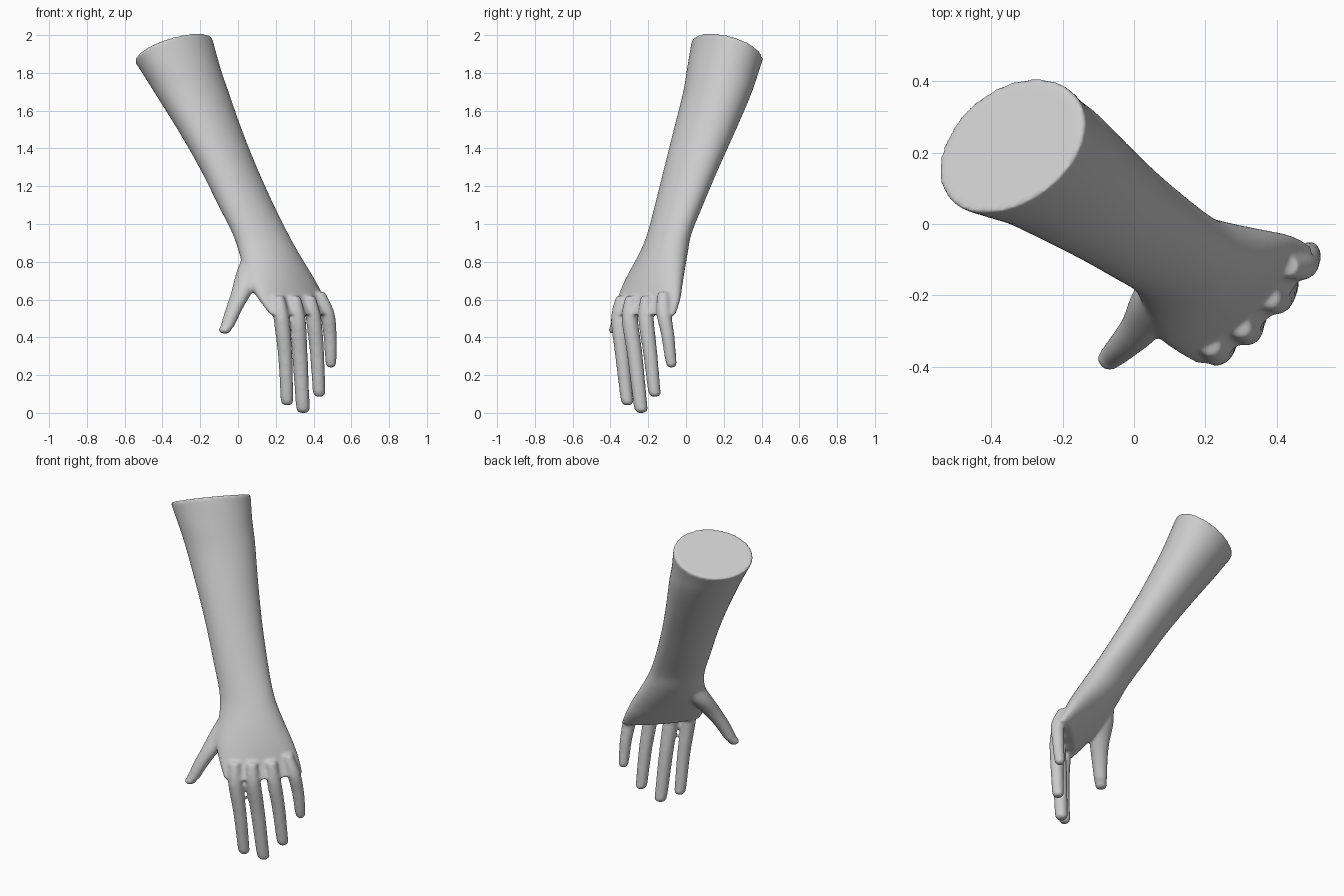
import bpy, bmesh, math
from mathutils import Vector

cube = bpy.data.objects.get("Cube")
if cube:
    bpy.data.objects.remove(cube, do_unlink=True)

skin = bpy.data.materials.new("light_grey")
skin.use_nodes = True
GREY = (0.6, 0.6, 0.6, 1)
skin.diffuse_color = GREY
skin.node_tree.nodes["Principled BSDF"].inputs["Base Color"].default_value = GREY


def spline(rows, steps=5):
    """Catmull-Rom interpolation through rows of numbers."""
    rows = [Vector(r) for r in rows]
    out = []
    for i in range(len(rows) - 1):
        p0, p1 = rows[max(i - 1, 0)], rows[i]
        p2, p3 = rows[i + 1], rows[min(i + 2, len(rows) - 1)]
        for k in range(steps):
            t = k / steps
            out.append(p1 + 0.5 * t * ((p2 - p0) + t * ((2 * p0 - 5 * p1 + 4 * p2 - p3)
                       + t * (3 * (p1 - p2) + p3 - p0))))
    return out + [rows[-1]]


def loft(bm, rings, sides=32):
    """Closed tube through level elliptical rings (x, y, z, half x, half y, lean)."""
    loops = []
    for x, y, z, a, b, lean in rings:
        d = math.acos(max(-1, min(1, lean)))
        angles = [2 * math.pi * i / sides for i in range(sides)]
        loops.append([bm.verts.new((x + a * math.cos(t), y + b * math.cos(t - d), z))
                      for t in angles])
    for lo, hi in zip(loops, loops[1:]):
        for i in range(sides):
            j = (i + 1) % sides
            bm.faces.new((lo[i], lo[j], hi[j], hi[i]))
    bm.faces.new(loops[0])
    bm.faces.new(loops[-1])


bm = bmesh.new()

# Forearm and palm: height, x range, y range, lean of the section
sections = [
    (2.15, -0.74, -0.18, 0.06, 0.51, 0.12),
    (1.85, -0.54, -0.10, 0.01, 0.40, 0.12),
    (1.70, -0.445, -0.05, -0.015, 0.35, 0.13),
    (1.50, -0.32, 0.02, -0.065, 0.265, 0.16),
    (1.30, -0.205, 0.10, -0.115, 0.175, 0.20),
    (1.10, -0.105, 0.19, -0.165, 0.09, 0.25),
    (0.95, -0.03, 0.265, -0.205, 0.03, 0.30),
    (0.85, 0.005, 0.32, -0.245, 0.01, 0.38),
    (0.70, 0.05, 0.41, -0.325, -0.015, 0.66),
    (0.60, 0.11, 0.46, -0.365, -0.03, 0.80),
    (0.52, 0.17, 0.50, -0.395, -0.055, 0.87),
]
loft(bm, [((l + r) / 2, (f + k) / 2, z, (r - l) / 2, (k - f) / 2, lean)
          for z, l, r, f, k, lean in spline(sections)], 64)

# Slanted cut at the top of the forearm
cut = bmesh.ops.bisect_plane(bm, geom=bm.verts[:] + bm.edges[:] + bm.faces[:],
                             plane_co=(-0.325, 0.22, 1.93), plane_no=(-0.4, 0.38, 1),
                             clear_outer=True)
bmesh.ops.edgeloop_fill(bm, edges=[e for e in cut["geom_cut"]
                                   if isinstance(e, bmesh.types.BMEdge)])

# Digits: centre line from the base to the tip, with radius
digits = {
    "index": [(0.215, -0.34, 0.62, 0.03), (0.23, -0.355, 0.50, 0.042),
              (0.25, -0.337, 0.30, 0.038), (0.26, -0.31, 0.04, 0.033)],
    "middle": [(0.30, -0.29, 0.62, 0.03), (0.315, -0.298, 0.50, 0.043),
               (0.328, -0.27, 0.30, 0.041), (0.345, -0.237, 0.0, 0.036)],
    "ring": [(0.38, -0.21, 0.62, 0.03), (0.40, -0.212, 0.50, 0.041),
             (0.418, -0.19, 0.32, 0.038), (0.43, -0.165, 0.085, 0.033)],
    "little": [(0.43, -0.12, 0.64, 0.03), (0.472, -0.118, 0.53, 0.039),
               (0.488, -0.095, 0.40, 0.035), (0.492, -0.077, 0.24, 0.029)],
    "thumb": [(0.10, -0.17, 0.84, 0.07), (0.06, -0.22, 0.74, 0.07),
              (0.02, -0.285, 0.64, 0.056), (-0.025, -0.335, 0.54, 0.044),
              (-0.07, -0.378, 0.42, 0.034)],
}
for path in digits.values():
    rings = [(x, y, z, r, r, 0) for x, y, z, r in spline(path)]
    # Round the tip over the last short stretch
    x, y, z, r = path[-1]
    low = [(x, y, z + 0.02 * (1 - s), r * math.sqrt(1 - 0.75 * s * s), r * math.sqrt(1 - 0.75 * s * s), 0)
           for s in (0.0, 0.5, 0.8, 1.0)]
    loft(bm, [g for g in rings if g[2] > z + 0.025] + low)

bmesh.ops.recalc_face_normals(bm, faces=bm.faces[:])
mesh = bpy.data.meshes.new("forearm_and_hand")
bm.to_mesh(mesh)
bm.free()
hand = bpy.data.objects.new("forearm_and_hand", mesh)
bpy.context.collection.objects.link(hand)
mesh.materials.append(skin)

# Fuse all parts into one soft skin
fuse = hand.modifiers.new("fuse", "REMESH")
fuse.mode = "VOXEL"
fuse.voxel_size = 0.009
fuse.use_smooth_shade = True
soften = hand.modifiers.new("soften", "SMOOTH")
soften.factor = 0.5
soften.iterations = 10

bpy.context.view_layer.objects.active = hand
hand.select_set(True)
for name in ("fuse", "soften"):
    bpy.ops.object.modifier_apply(modifier=name)
bpy.ops.object.shade_smooth()
